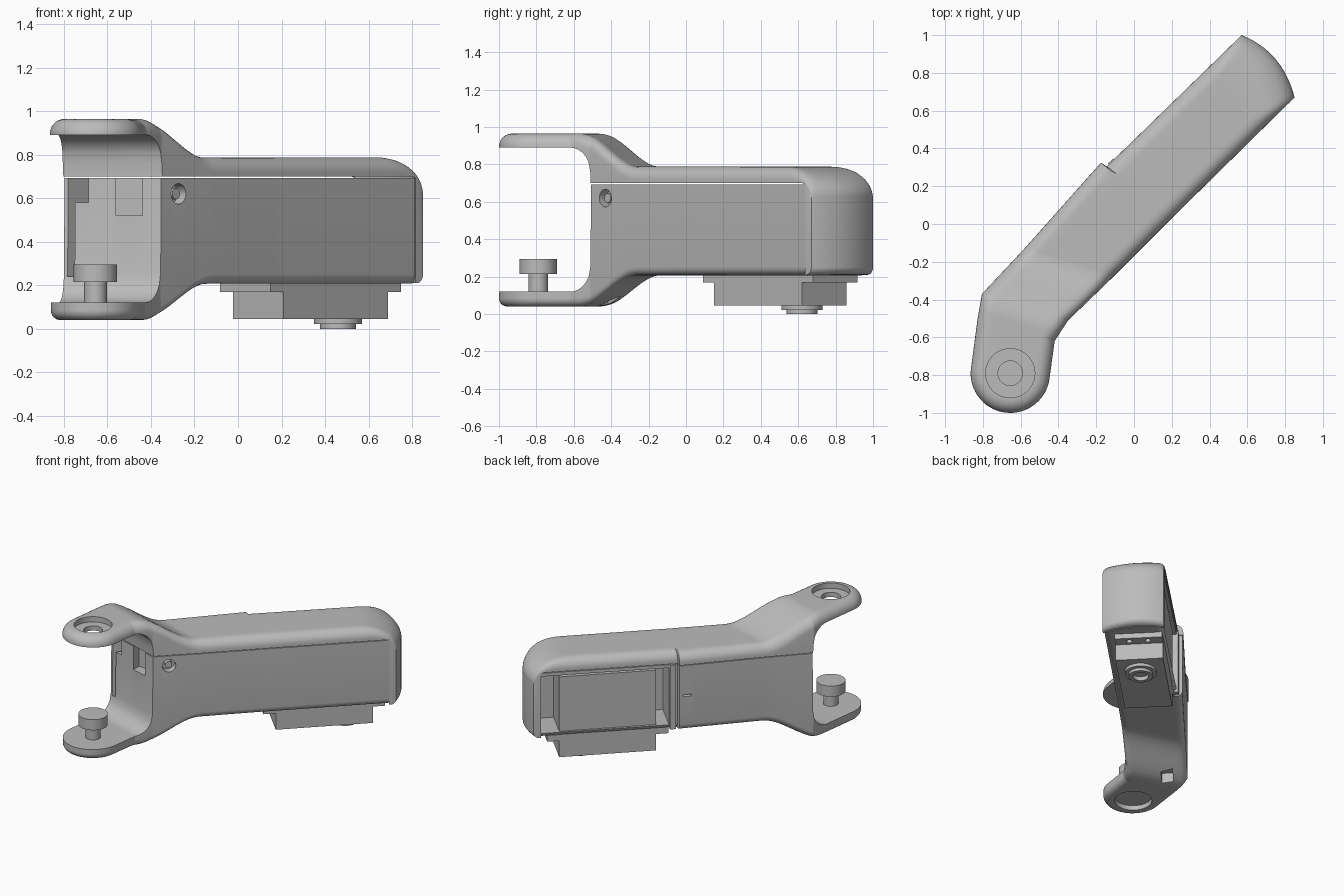
import bpy, bmesh, math
from mathutils import Vector, Matrix

if "Cube" in bpy.data.objects:
    bpy.data.objects.remove(bpy.data.objects["Cube"])

grey = bpy.data.materials.new("plain grey")
grey.diffuse_color = (0.5, 0.5, 0.5, 1)
grey.use_nodes = True
grey.node_tree.nodes["Principled BSDF"].inputs["Base Color"].default_value = grey.diffuse_color
TURN = Matrix.Rotation(math.radians(44.5), 4, 'Z')   # handle direction
AXIS = TURN @ Vector((1, 0, 0))
PIVOT = Vector((-.655, -.79, 0))
RAD = .21


def finish(name, bm, angle=35):
    bmesh.ops.recalc_face_normals(bm, faces=bm.faces)
    me = bpy.data.meshes.new(name)
    bm.to_mesh(me)
    bm.free()
    me.materials.append(grey)
    ob = bpy.data.objects.new(name, me)
    bpy.context.collection.objects.link(ob)
    smooth(ob, angle)
    return ob


def select(ob):
    bpy.ops.object.select_all(action='DESELECT')
    ob.select_set(True)
    bpy.context.view_layer.objects.active = ob


def smooth(ob, angle=35):
    select(ob)
    bpy.ops.object.shade_smooth_by_angle(angle=math.radians(angle))


def box(name, u0, u1, v0, v1, z0, z1, turned=True):
    bm = bmesh.new()
    m = Matrix.Translation(((u0 + u1) / 2, (v0 + v1) / 2, (z0 + z1) / 2))
    m = m @ Matrix.Diagonal((u1 - u0, v1 - v0, z1 - z0, 1))
    bmesh.ops.create_cube(bm, size=1, matrix=(TURN @ m) if turned else m)
    return finish(name, bm)


def cyl(name, x, y, z0, z1, r):
    bm = bmesh.new()
    bmesh.ops.create_cone(bm, cap_ends=True, segments=48, radius1=r, radius2=r, depth=z1 - z0,
                          matrix=Matrix.Translation((x, y, (z0 + z1) / 2)))
    return finish(name, bm)


def side_cyl(name, u, v0, v1, z, r):
    bm = bmesh.new()
    m = TURN @ Matrix.Translation((u, (v0 + v1) / 2, z)) @ Matrix.Rotation(math.pi / 2, 4, 'X')
    bmesh.ops.create_cone(bm, cap_ends=True, segments=32, radius1=r, radius2=r, depth=v1 - v0, matrix=m)
    return finish(name, bm)


def cut(ob, *cutters):
    for c in cutters:
        c.hide_render = True
        mod = ob.modifiers.new("cut", 'BOOLEAN')
        mod.operation, mod.object, mod.solver = 'DIFFERENCE', c, 'EXACT'
        select(ob)
        bpy.ops.object.modifier_apply(modifier=mod.name)
        bpy.data.objects.remove(c)
    smooth(ob)


# Stations along the plan: left point, right point, position code, end bulge
KEYS = [((-.863, -.765), (-.447, -.815), -1, 0), ((-.828, -.50), (-.42, -.62), -.72, 0),
        ((-.805, -.37), (-.35, -.512), -.6, 0), ((-.58, -.13), (-.11, -.28), -.3, 0),
        ((-.175, .325), (.19, .02), 0, 0), ((-.145, .305), (.21, .04), .1, 0),
        ((.38, .815), (.66, .483), 1, 0), ((.534, .965), (.815, .635), 2, .045),
        ((.57, 1.0), (.85, .67), 3, .055)]
END = Vector((.57, 1.0, 0))


def stations(last):
    out = []
    a = Vector((.12, .9928, 0))
    l = Vector((-a.y, a.x, 0))
    for i in range(15):
        th = math.radians(90 * i / 15)
        base = PIVOT - a * RAD * math.cos(th)
        out.append((base + l * RAD * math.sin(th), base - l * RAD * math.sin(th), -2, 0))
    out.append((Vector(KEYS[0][0] + (0,)), Vector(KEYS[0][1] + (0,)), -1, 0))
    for k in range(len(KEYS) - 1):
        if KEYS[k + 1][2] > last:
            break
        A, B = KEYS[k], KEYS[k + 1]
        for f in [.01] + [i / 12 for i in range(1, 13)]:
            g = 1 - (1 - f) ** 2 if B[2] == 3 else f
            mix = lambda p, q: Vector(p + (0,)).lerp(Vector(q + (0,)), g)
            out.append((mix(A[0], B[0]), mix(A[1], B[1]), A[2] + (B[2] - A[2]) * g, A[3] + (B[3] - A[3]) * g))
    return out


def drop(d, a, b):   # quarter-ellipse edge rounding
    k = max(0, 1 - max(0, d) / a)
    return b * (1 - math.sqrt(max(0, 1 - k * k)))


def ease(w):         # 0 on the fork arms, 1 on the handle
    s = min(1, max(0, (w + .68) / .39))
    return s * s * (3 - 2 * s)


def lid_z(w, d, e):
    top = .965 - .177 * ease(w) - math.hypot(drop(d, .07, .07), drop(e, .25, .16))
    if w < -.5999:
        low = .89 - drop(-.6 - w, .12, .13)
    else:
        low = .70 if w < 2.0001 else .21 + drop(e, .04, .04)
    return top, low


def body_z(w, d, e):
    low = .04 + .167 * ease(w) + drop(d, .045, .045)
    top = .12 + drop(-.6 - w, .12, .14) if w < -.5999 else .694
    return top, low


def shell(name, zfun, last, inset):
    half = [0, .004, .015, .035, .065, .1, .14, .19, .3, .4]
    ts = half + [.5] + [1 - t for t in reversed(half)]
    bm = bmesh.new()
    up, dn = [], []
    for L, R, w, bulge in stations(last):
        e = (L - END).length
        ru, rd = [], []
        for t in ts:
            p = L.lerp(R, t)
            d = RAD - (p - PIVOT).length if w == -2 else min(t, 1 - t) * (L - R).length
            zt, zb = zfun(w, d, e)
            p = L.lerp(R, inset + t * (1 - 2 * inset)) + AXIS * bulge * 4 * t * (1 - t)
            ru.append(bm.verts.new((p.x, p.y, zt)))
            rd.append(bm.verts.new((p.x, p.y, zb)))
        up.append(ru)
        dn.append(rd)
    n = len(ts)
    for i in range(len(up) - 1):
        for j in range(n - 1):
            for g in (up, dn):
                bm.faces.new((g[i][j], g[i + 1][j], g[i + 1][j + 1], g[i][j + 1]))
        for j in (0, n - 1):
            bm.faces.new((up[i][j], up[i + 1][j], dn[i + 1][j], dn[i][j]))
    for j in range(n - 1):
        bm.faces.new((up[-1][j], up[-1][j + 1], dn[-1][j + 1], dn[-1][j]))
    bmesh.ops.remove_doubles(bm, verts=bm.verts, dist=1e-5)
    return finish(name, bm)


px, py = PIVOT.x, PIVOT.y
# Upper cover with fork arm, counterbored hole
cover = shell("upper_cover", lid_z, 3, 0)
cut(cover, cyl("c", px, py, .925, 1.1, .13), cyl("c", px, py, .8, 1.1, .065))

# Lower housing with fork arm, side window, mouth notches, screw recess
body = shell("lower_housing", body_z, 2, .012)
cut(body,
    cyl("c", px, py, -.1, .075, .13),
    box("c", .17, 1.2, .06, .5, .24, .67),
    box("c", -.95, -.65, .194, .28, .58, .75),
    box("c", -.95, -.65, .25, .28, .24, .59),
    box("c", -.56, -.44, -.7, -.38, .52, .8, False),
    box("c", -.80, -.70, .12, .20, -.1, .12),
    box("c", .02, .08, .29, .5, .46, .475),
    side_cyl("c", -.497, -.3, -.06, .62, .047))
side_cyl("side_screw", -.497, -.10, -.05, .62, .025)

# Clamp pin
cyl("pin_shaft", px, py, .10, .22, .052)
cyl("pin_head", px, py, .215, .295, .1)

# Motor block seen in the window and below, with its mounting flange
box("motor_block", .255, .927, -.04, .292, .045, .65)
flange = box("mounting_flange", .17, 1.01, -.04, .292, .168, .215)
cut(flange, *[cyl("c", *(TURN @ Vector((.968, v, 0))).xy, .1, .19, .02) for v in (.06, .19)])
box("window_rib", .125, .165, .26, .325, .21, .694)

# Button ring under the block
collar = cyl("button_collar", .46, .62, .022, .05, .11)
ring = cyl("button_ring", .46, .62, 0, .035, .083)
cut(collar, cyl("c", .46, .62, -.1, .035, .055))
cut(ring, cyl("c", .46, .62, -.1, .03, .055))
